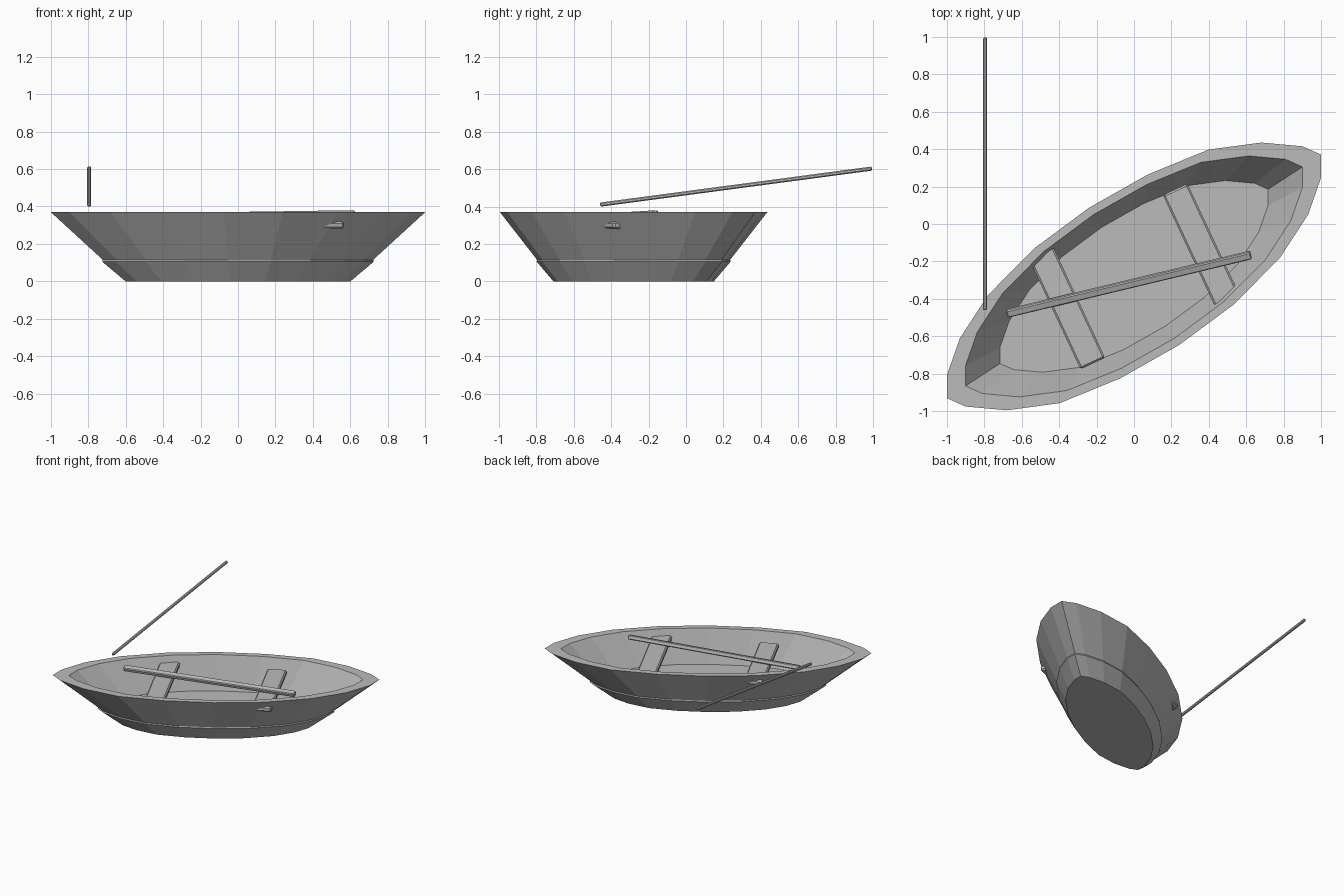
import bpy
import bmesh
import math
from mathutils import Matrix, Vector

cube = bpy.data.objects.get("Cube")
if cube:
    bpy.data.objects.remove(cube, do_unlink=True)

grey = bpy.data.materials.new("plain grey")
grey.use_nodes = True
colour = (0.5, 0.5, 0.5, 1)
grey.diffuse_color = colour
grey.node_tree.nodes["Principled BSDF"].inputs["Base Color"].default_value = colour

CENTRE = Vector((0, -0.28, 0))


def finish(bm, name):
    bmesh.ops.recalc_face_normals(bm, faces=bm.faces)
    mesh = bpy.data.meshes.new(name)
    bm.to_mesh(mesh)
    bm.free()
    mesh.materials.append(grey)
    obj = bpy.data.objects.new(name, mesh)
    bpy.context.collection.objects.link(obj)
    return obj


def beam(name, start, end, width, height, roll=0, bevel=0.006):
    """Bevelled bar running between two points."""
    start, end = Vector(start), Vector(end)
    along = (end - start).normalized()
    side = Vector((0, 0, 1)).cross(along).normalized()
    up = along.cross(side)
    frame = Matrix((along, side, up)).transposed().to_4x4()
    size = Matrix.Diagonal(((end - start).length, width, height, 1))
    bm = bmesh.new()
    bmesh.ops.create_cube(bm, size=1, matrix=size)
    bmesh.ops.bevel(bm, geom=bm.edges[:], offset=bevel, segments=1, affect='EDGES')
    place = Matrix.Translation((start + end) / 2) @ frame @ Matrix.Rotation(roll, 4, 'X')
    bm.transform(place)
    return finish(bm, name)


# Hull: half the rim outline, turned half a circle to complete it
half = [(1.0, 0.65), (0.9, 0.695), (0.68, 0.715), (0.397, 0.677), (0.075, 0.545),
        (-0.24, 0.367), (-0.533, 0.15), (-0.78, -0.1), (-0.93, -0.33), (-1.0, -0.53)]
outline = half + [(-x, -y) for x, y in half]

# Outline scale and height, from the keel up, over the rim and down to the floor
levels = [(0.6, 0), (0.725, 0.105), (0.722, 0.115), (1, 0.37), (0.9, 0.37), (0.716, 0.115)]
bm = bmesh.new()
rings = [[bm.verts.new(Vector((x * s, y * s, z)) + CENTRE) for x, y in outline]
         for s, z in levels]
count = len(outline)
for low, high in zip(rings, rings[1:]):
    for i in range(count):
        j = (i + 1) % count
        bm.faces.new((low[i], low[j], high[j], high[i]))
bm.faces.new(rings[0])
bm.faces.new(rings[-1])
finish(bm, "hull")

# Two benches, each the other turned half a circle
for name, sign in (("rear_bench", 1), ("front_bench", -1)):
    ends = [CENTRE + Vector((x * sign, y * sign, 0.3))
            for x, y in ((0.22, 0.465), (0.502, -0.138))]
    beam(name, ends[0], ends[1], 0.145, 0.04, bevel=0.01)

# One oar lying across the boat, one floating beside it
beam("inner_oar", (-0.68, -0.478, 0.34), (0.625, -0.165, 0.359), 0.042, 0.034,
     roll=math.radians(20))
beam("outer_oar", (-0.795, -0.46, 0.41), (-0.795, 0.995, 0.603), 0.022, 0.022)
